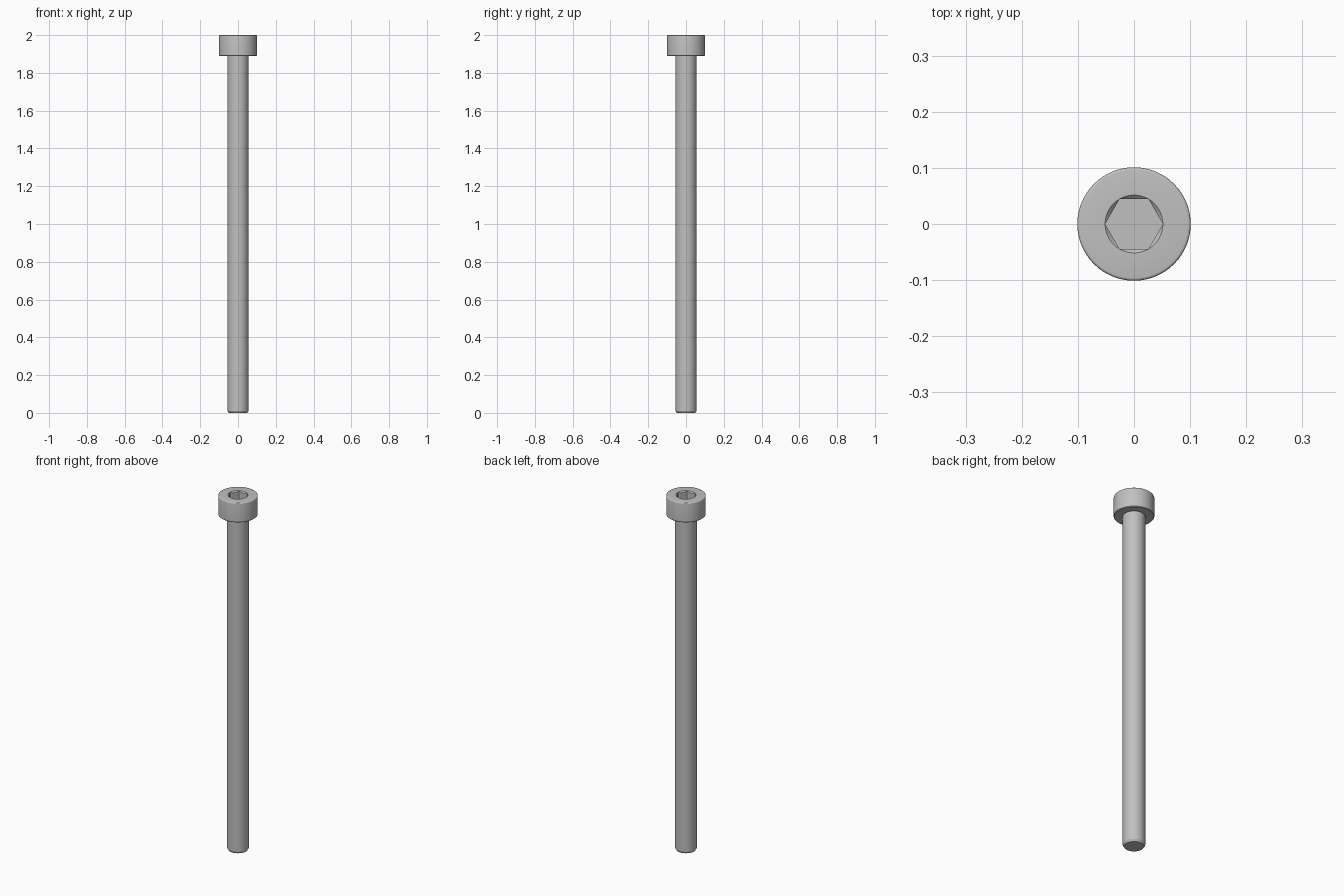
import bpy, bmesh, math

cube = bpy.data.objects.get("Cube")
if cube:
    bpy.data.objects.remove(cube, do_unlink=True)

SEGMENTS = 96
HEAD_R, SHANK_R, SOCKET_R = 0.101, 0.056, 0.0515
HEAD_BASE, TOP, SOCKET_DEPTH = 1.89, 2.0, 0.055
EDGE = 0.005

steel = bpy.data.materials.new("steel_grey")
steel.use_nodes = True
steel.diffuse_color = (0.53, 0.53, 0.53, 1)
steel.node_tree.nodes["Principled BSDF"].inputs["Base Color"].default_value = steel.diffuse_color


def circle(radius, z):
    """Ring of points at a constant radius and height."""
    angles = [2 * math.pi * i / SEGMENTS for i in range(SEGMENTS)]
    return [(radius * math.cos(a), radius * math.sin(a), z) for a in angles]


def hexagon(z=None):
    """Hexagonal ring; without z it follows the conical lead-in."""
    points = []
    for i in range(SEGMENTS):
        a = 2 * math.pi * i / SEGMENTS
        off_flat = a % (math.pi / 3) - math.pi / 6
        r = SOCKET_R * math.cos(math.pi / 6) / math.cos(off_flat)
        height = TOP - (SOCKET_R - r) if z is None else z
        points.append((r * math.cos(a), r * math.sin(a), height))
    return points


def skin(name, rings, cap_first=False, cap_last=False):
    """Join successive rings with faces, optionally closing the ends."""
    bm = bmesh.new()
    loops = [[bm.verts.new(p) for p in ring] for ring in rings]
    for low, high in zip(loops, loops[1:]):
        for i in range(SEGMENTS):
            j = (i + 1) % SEGMENTS
            bm.faces.new((low[i], low[j], high[j], high[i]))
    if cap_first:
        bm.faces.new(loops[0][::-1])
    if cap_last:
        bm.faces.new(loops[-1])
    bmesh.ops.remove_doubles(bm, verts=bm.verts, dist=0.00001)
    mesh = bpy.data.meshes.new(name)
    bm.to_mesh(mesh)
    bm.free()
    mesh.materials.append(steel)
    obj = bpy.data.objects.new(name, mesh)
    bpy.context.collection.objects.link(obj)
    bpy.ops.object.select_all(action="DESELECT")
    obj.select_set(True)
    bpy.context.view_layer.objects.active = obj
    bpy.ops.object.shade_smooth_by_angle(angle=math.radians(25))
    return obj


# Plain round shank with a chamfered tip
skin("shank", [
    circle(SHANK_R - 0.007, 0),
    circle(SHANK_R, 0.011),
    circle(SHANK_R, HEAD_BASE),
], cap_first=True)

# Cylindrical head: underside, wall, rounded rim, lead-in cone, hex socket
rim = [circle(HEAD_R - EDGE + EDGE * math.cos(t), TOP - EDGE + EDGE * math.sin(t))
       for t in (math.pi / 2 * k / 4 for k in range(5))]
skin("socket_head", [
    circle(SHANK_R, HEAD_BASE),
    circle(HEAD_R - 0.003, HEAD_BASE),
    circle(HEAD_R, HEAD_BASE + 0.003),
    *rim,
    circle(SOCKET_R, TOP),
    hexagon(),
    hexagon(TOP - SOCKET_DEPTH),
], cap_last=True)
